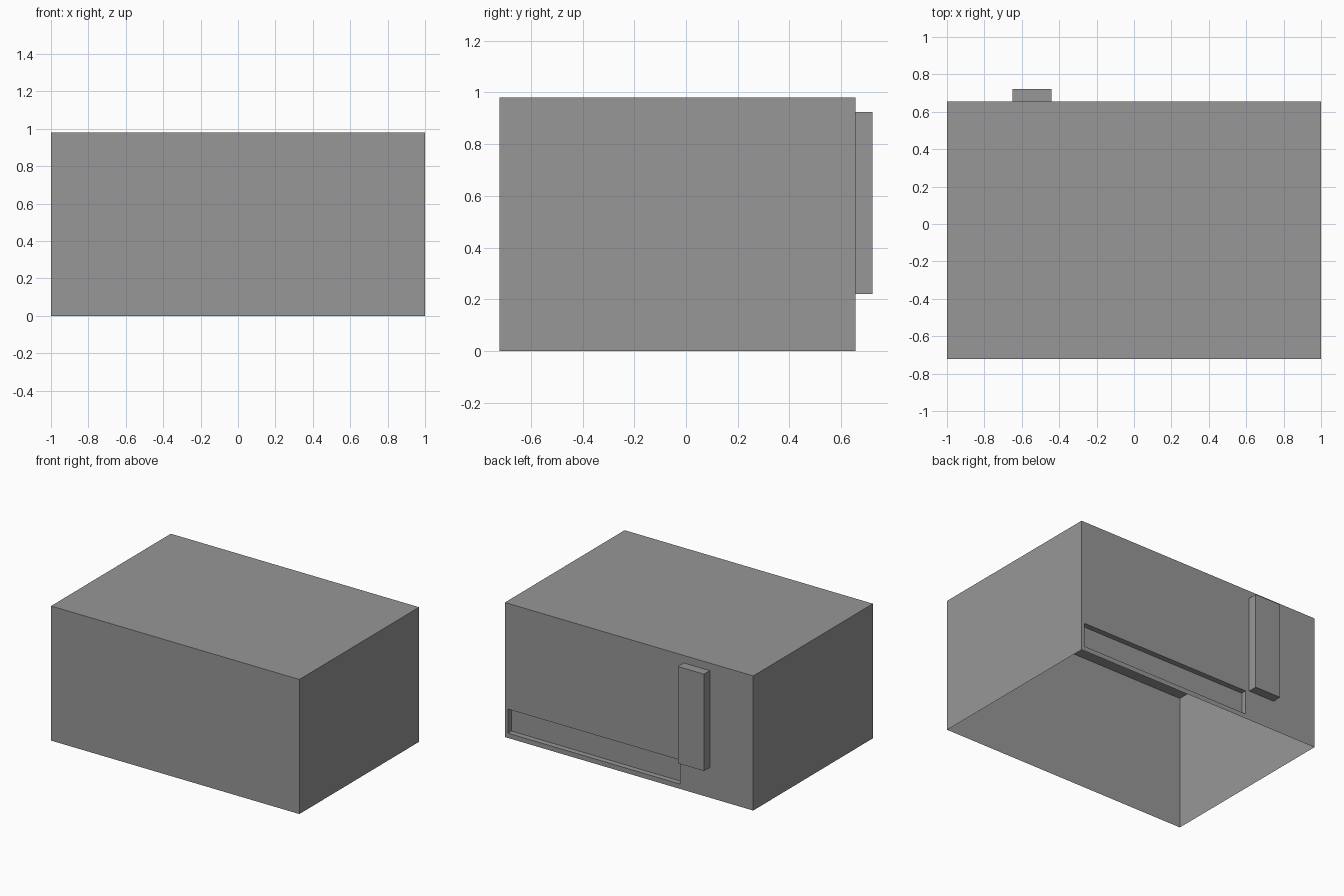
import bpy, bmesh
from mathutils import Vector

if "Cube" in bpy.data.objects:
    bpy.data.objects.remove(bpy.data.objects["Cube"])

grey = bpy.data.materials.new("mid grey")
grey.use_nodes = True
colour = (0.31, 0.31, 0.31, 1)
grey.diffuse_color = colour
grey.node_tree.nodes["Principled BSDF"].inputs["Base Color"].default_value = colour


def open_box(low, high, open_side):
    """Box between two corners, with the face towards open_side left off."""
    low, high = Vector(low), Vector(high)
    bm = bmesh.new()
    bmesh.ops.create_cube(bm, size=1)
    bmesh.ops.scale(bm, vec=high - low, verts=bm.verts)
    bmesh.ops.translate(bm, vec=(low + high) / 2, verts=bm.verts)
    bm.normal_update()
    gone = [f for f in bm.faces if f.normal.dot(Vector(open_side)) > 0.9]
    bmesh.ops.delete(bm, geom=gone, context="FACES_ONLY")
    return bm


def finish(bm, name):
    mesh = bpy.data.meshes.new(name)
    bm.to_mesh(mesh)
    bm.free()
    mesh.materials.append(grey)
    bpy.context.collection.objects.link(bpy.data.objects.new(name, mesh))


# Housing: thin shell, open underneath
back = 0.655
shell = open_box((-1, -0.722, 0), (1, back, 0.98), (0, 0, -1))

# Long slot: cut the back wall along the slot's borders, then push it in
slot_low, slot_high = Vector((-0.41, back, 0.035)), Vector((0.975, back, 0.21))
for corner in (slot_low, slot_high):
    for axis in ((1, 0, 0), (0, 0, 1)):
        wall = [f for f in shell.faces if f.normal.y > 0.9]
        parts = set(wall)
        for f in wall:
            parts.update(f.edges, f.verts)
        bmesh.ops.bisect_plane(shell, geom=list(parts), plane_co=corner, plane_no=axis)
        shell.normal_update()

middle = (slot_low + slot_high) / 2
slot = min((f for f in shell.faces if f.normal.y > 0.9),
           key=lambda f: (f.calc_center_median() - middle).length)
pushed = bmesh.ops.extrude_discrete_faces(shell, faces=[slot])["faces"]
bmesh.ops.translate(shell, vec=(0, -0.04, 0), verts=pushed[0].verts)
finish(shell, "housing")

# Upright block on the back wall
finish(open_box((-0.65, back, 0.22), (-0.44, 0.722, 0.925), (0, -1, 0)), "back_block")
